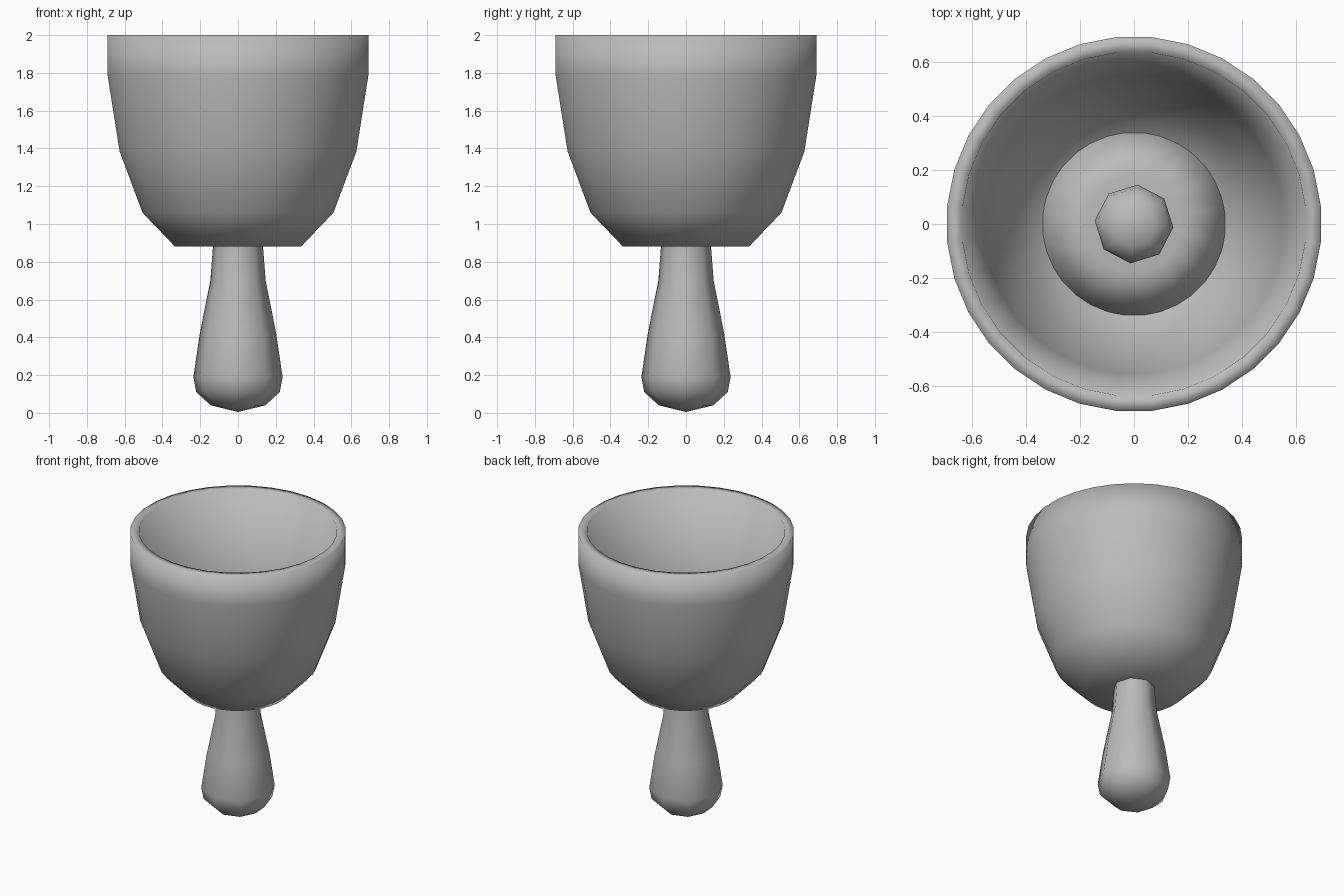
import bpy, bmesh, math

if "Cube" in bpy.data.objects:
    bpy.data.objects.remove(bpy.data.objects["Cube"])

stone = bpy.data.materials.new("grey stone")
stone.diffuse_color = (0.5, 0.5, 0.5, 1)
stone.use_nodes = True
stone.node_tree.nodes["Principled BSDF"].inputs["Base Color"].default_value = stone.diffuse_color


def lathe(name, profile, sides, offset):
    """Spin (radius, z) points round the z axis; radius 0 closes to a point."""
    bm = bmesh.new()
    rings = []
    for r, z in profile:
        if r == 0:
            rings.append([bm.verts.new((0, 0, z))] * sides)
        else:
            rings.append([bm.verts.new((r * math.cos(offset + math.tau * i / sides),
                                        r * math.sin(offset + math.tau * i / sides), z))
                          for i in range(sides)])
    for a, b in zip(rings, rings[1:]):
        for i in range(sides):
            j = (i + 1) % sides
            corners = list(dict.fromkeys((a[i], a[j], b[j], b[i])))
            bm.faces.new(corners)
    bmesh.ops.recalc_face_normals(bm, faces=bm.faces)
    for f in bm.faces:
        f.smooth = True
    me = bpy.data.meshes.new(name)
    bm.to_mesh(me)
    bm.free()
    me.materials.append(stone)
    ob = bpy.data.objects.new(name, me)
    bpy.context.collection.objects.link(ob)
    return ob


# mortar: closed bottom, outer wall, rim, tapering inner wall, floor
lathe("mortar_bowl", [
    (0, 0.88), (0.335, 0.88), (0.508, 1.06), (0.63, 1.385), (0.694, 1.79), (0.694, 2.0),
    (0.637, 2.0), (0.555, 1.46), (0.44, 1.18), (0.29, 1.01), (0, 0.98)],
    32, math.pi / 32)

# shallow contents filling the bottom of the bowl
lathe("contents_mound", [
    (0, 1.0), (0.29, 1.0), (0.345, 1.065), (0.18, 1.085), (0, 1.09)],
    16, math.pi / 16)

# pestle: eight sided, standing through the bowl's floor
lathe("pestle", [
    (0, 0.005), (0.145, 0.04), (0.222, 0.11), (0.237, 0.19), (0.203, 0.42), (0.147, 0.70),
    (0.133, 0.88), (0.134, 1.02), (0.146, 1.20), (0.135, 1.25), (0.085, 1.29), (0, 1.305)],
    8, math.radians(-5))
